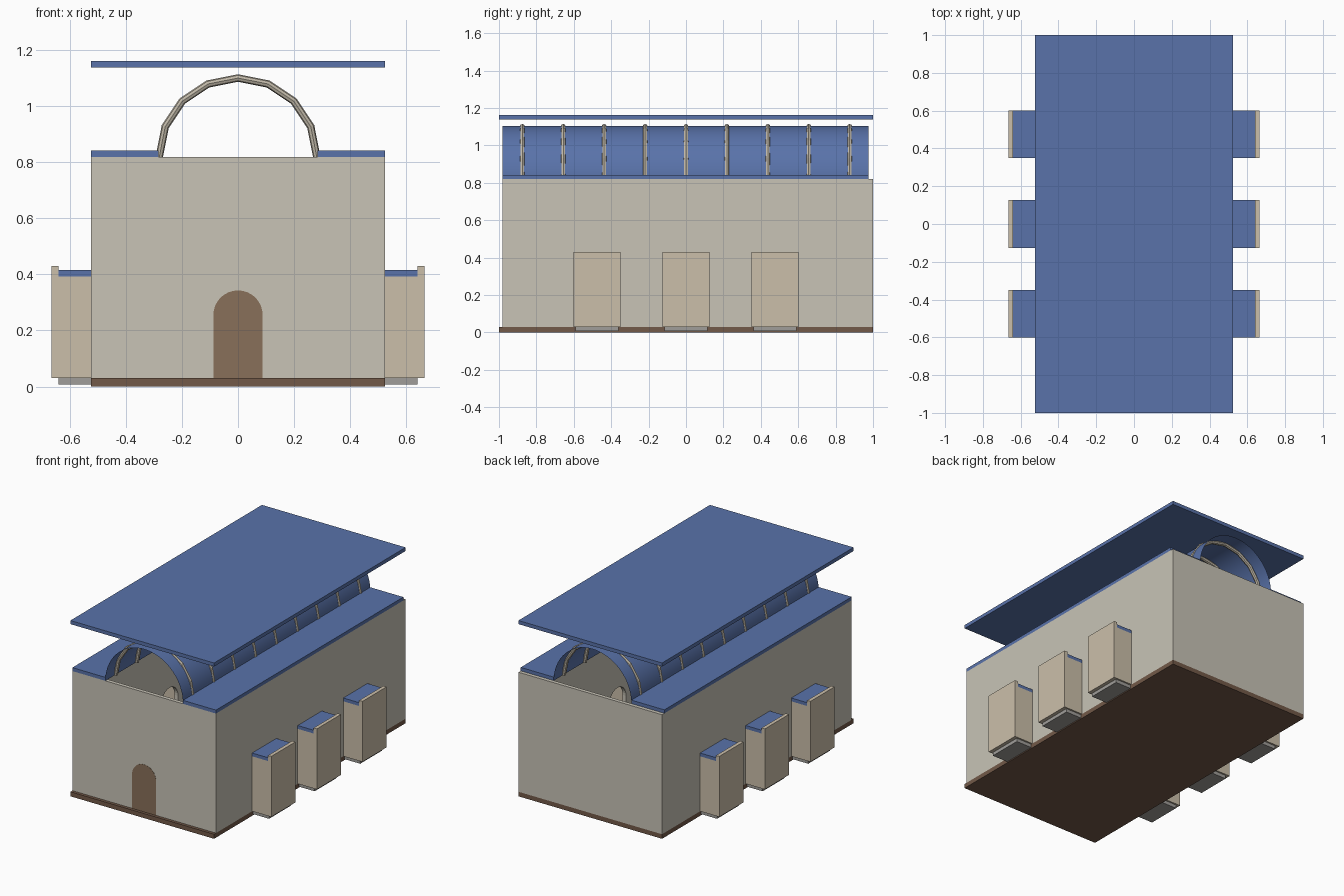
import bpy, bmesh, math
from mathutils import Vector

if "Cube" in bpy.data.objects:
    bpy.data.objects.remove(bpy.data.objects["Cube"])

def material(name, rgb):
    m = bpy.data.materials.new(name)
    m.diffuse_color = (*rgb, 1)
    m.use_nodes = True
    m.node_tree.nodes["Principled BSDF"].inputs["Base Color"].default_value = m.diffuse_color
    return m

STONE = material("pale_stone", (0.58, 0.55, 0.47))
CHAPEL = material("warm_stone", (0.60, 0.52, 0.40))
RIB = material("rib_stone", (0.53, 0.48, 0.39))
BLUE = material("blue_roof", (0.10, 0.17, 0.40))
BROWN = material("brown_floor", (0.17, 0.10, 0.065))
WOOD = material("door_wood", (0.25, 0.16, 0.10))
GREY = material("grey_slab", (0.35, 0.34, 0.32))

def finish(name, bm, mat, smooth=False):
    bmesh.ops.recalc_face_normals(bm, faces=bm.faces)
    me = bpy.data.meshes.new(name)
    bm.to_mesh(me)
    bm.free()
    me.materials.append(mat)
    for p in me.polygons:
        p.use_smooth = smooth
    ob = bpy.data.objects.new(name, me)
    bpy.context.collection.objects.link(ob)
    return ob

def box(name, x, y, z, mat):
    bm = bmesh.new()
    bmesh.ops.create_cube(bm, size=1)
    for v in bm.verts:
        v.co = [a + (b - a) * (c + 0.5) for (a, b), c in zip((x, y, z), v.co)]
    return finish(name, bm, mat)

def prism(name, pts, axis, lo, hi, mat):
    """Extrude a (horizontal, z) outline along x or y."""
    bm = bmesh.new()
    place = lambda u, z, d: (d, u, z) if axis == 'X' else (u, d, z)
    face = bm.faces.new([bm.verts.new(place(u, z, lo)) for u, z in pts])
    out = bmesh.ops.extrude_face_region(bm, geom=[face])
    move = Vector(place(0, 0, hi - lo))
    bmesh.ops.translate(bm, vec=move, verts=[g for g in out['geom'] if isinstance(g, bmesh.types.BMVert)])
    return finish(name, bm, mat)

FLOOR, TOP, T = 0.03, 0.82, 0.025
ARCH_R, SPRING = 0.088, 0.255

def arch(centre, n=16):
    """Arch outline from left foot to right foot."""
    curve = [(centre - ARCH_R * math.cos(math.pi * i / n),
              SPRING + ARCH_R * math.sin(math.pi * i / n)) for i in range(n + 1)]
    return [(centre - ARCH_R, FLOOR)] + curve + [(centre + ARCH_R, FLOOR)]

def wall(name, a, b, centres, axis, lo, hi):
    pts = [(a, FLOOR)]
    for c in centres:
        pts += arch(c)
    pts += [(b, FLOOR), (b, TOP), (a, TOP)]
    return prism(name, pts, axis, lo, hi, STONE)

# floor slab and end walls
BAYS = (-0.476, 0.0, 0.476)
box("floor", (-.525, .525), (-1, 1), (0, FLOOR), BROWN)
wall("front_wall", -.525, .525, [0], 'Y', -.98, -.98 + T)
wall("back_wall", -.525, .525, [], 'Y', 1 - T, 1)
prism("door", arch(0), 'Y', -.981, -.957, WOOD)

# side walls with arched openings, side roofs and chapels
for s, side in ((-1, "left"), (1, "right")):
    span = lambda a, b: tuple(sorted((s * a, s * b)))
    wall(side + "_wall", -.98 + T, 1 - T, BAYS, 'X', *span(.525 - T, .525))
    box(side + "_aisle_roof", span(.284, .525), (-.98, .976), (TOP, .843), BLUE)
    for i, c in enumerate(BAYS):
        n = f"{side}_chapel_{i + 1}"
        box(n + "_floor", span(.525, .641), (c - .115, c + .115), (.007, FLOOR), GREY)
        box(n + "_outer_wall", span(.641, .665), (c - .126, c + .126), (FLOOR, .43), CHAPEL)
        for k in (-1, 1):
            y = sorted((c + k * .126, c + k * .102))
            box(n + "_side_wall", span(.525, .641), y, (FLOOR, .393), CHAPEL)
        box(n + "_roof", span(.525, .641), (c - .126, c + .126), (.393, .415), BLUE)

# barrel vault: open half cylinder
bm = bmesh.new()
rows = []
for i in range(49):
    a = math.pi * i / 48
    rows.append([bm.verts.new((.284 * math.cos(a), y, TOP + .284 * math.sin(a))) for y in (-.98, .976)])
for p, q in zip(rows, rows[1:]):
    bm.faces.new((p[0], p[1], q[1], q[0]))
finish("barrel_vault", bm, BLUE, True)

# low-sided half-ring ribs
def rib(name, y, major=.281, minor=.0135, n=8, m=8):
    bm = bmesh.new()
    rings = []
    for i in range(n + 1):
        a = math.pi * i / n
        ring = []
        for j in range(m):
            b = 2 * math.pi * j / m
            r = major + minor * math.cos(b)
            ring.append(bm.verts.new((r * math.cos(a), y + minor * math.sin(b), TOP + r * math.sin(a))))
        rings.append(ring)
    for p, q in zip(rings, rings[1:]):
        for j in range(m):
            bm.faces.new((p[j], p[(j + 1) % m], q[(j + 1) % m], q[j]))
    bm.faces.new(rings[0])
    bm.faces.new(rings[-1])
    finish(name, bm, RIB)

for i in range(9):
    rib(f"vault_rib_{i + 1}", -.875 + i * .21875)

# flat upper roof
box("upper_roof", (-.525, .525), (-1, 1), (1.138, 1.162), BLUE)
